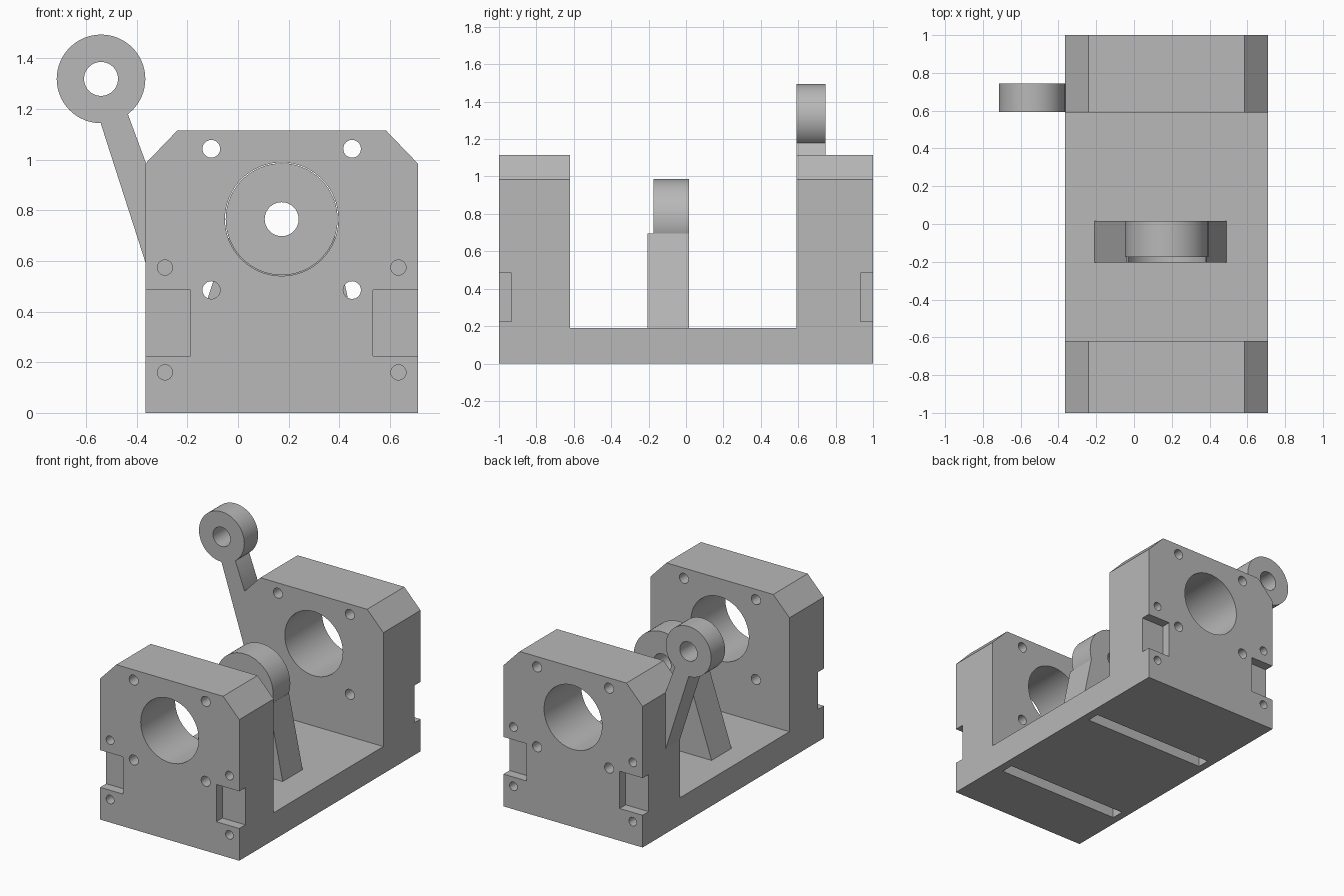
import bpy, bmesh, math

cube = bpy.data.objects.get("Cube")
if cube:
    bpy.data.objects.remove(cube, do_unlink=True)

grey = bpy.data.materials.new("machined_grey")
grey.use_nodes = True
COLOUR = (0.48, 0.48, 0.48, 1)
grey.diffuse_color = COLOUR
grey.node_tree.nodes["Principled BSDF"].inputs["Base Color"].default_value = COLOUR

LEFT, RIGHT = -0.365, 0.71
MID = (LEFT + RIGHT) / 2
BORE_Z = 0.765


def prism(name, profile, y0, y1):
    """Extrude an x-z outline from y0 to y1."""
    bm = bmesh.new()
    face = bm.faces.new([bm.verts.new((x, y0, z)) for x, z in profile])
    new = bmesh.ops.extrude_face_region(bm, geom=[face])["geom"]
    moved = [v for v in new if isinstance(v, bmesh.types.BMVert)]
    bmesh.ops.translate(bm, verts=moved, vec=(0, y1 - y0, 0))
    bmesh.ops.recalc_face_normals(bm, faces=bm.faces)
    mesh = bpy.data.meshes.new(name)
    bm.to_mesh(mesh)
    bm.free()
    mesh.materials.append(grey)
    obj = bpy.data.objects.new(name, mesh)
    bpy.context.collection.objects.link(obj)
    return obj


def box(name, x0, x1, y0, y1, z0, z1):
    return prism(name, [(x0, z0), (x1, z0), (x1, z1), (x0, z1)], y0, y1)


def disc(name, x, z, r, y0, y1, n=64):
    ring = [(x + r * math.cos(math.tau * i / n), z + r * math.sin(math.tau * i / n))
            for i in range(n)]
    return prism(name, ring, y0, y1)


def boolean(target, other, operation="DIFFERENCE"):
    """Apply a boolean and remove the tool object."""
    other.hide_render = True
    mod = target.modifiers.new("cut", "BOOLEAN")
    mod.operation = operation
    mod.solver = "EXACT"
    mod.object = other
    bpy.context.view_layer.update()
    graph = bpy.context.evaluated_depsgraph_get()
    mesh = bpy.data.meshes.new_from_object(target.evaluated_get(graph))
    target.modifiers.clear()
    target.data = mesh
    bpy.data.objects.remove(other, do_unlink=True)


# Housing: chamfered block with the middle milled out between two end walls
housing = prism("housing", [(LEFT, 0), (RIGHT, 0), (RIGHT, 0.985), (0.585, 1.115),
                            (-0.24, 1.115), (LEFT, 0.985)], -1, 1)
boolean(housing, box("channel", -1, 1.5, -0.62, 0.59, 0.19, 1.5))

# Main bore and clamp holes through both walls
boolean(housing, disc("bore", MID, BORE_Z, 0.224, -1.2, 1.2))
for side in (-1, 1):
    for z in (0.485, 1.043):
        boolean(housing, disc("clamp_hole", MID + side * 0.278, z, 0.035, -1.2, 1.2, 24))

# Corner notches and blind screw holes on both end faces
for end in (-1, 1):
    for side in (-1, 1):
        inner, outer = sorted((MID + side * 0.36, MID + side * 0.7))
        y0, y1 = sorted((end * 0.933, end * 1.1))
        boolean(housing, box("notch", inner, outer, y0, y1, 0.225, 0.485))
        y0, y1 = sorted((end * 0.85, end * 1.1))
        for z in (0.16, 0.574):
            boolean(housing, disc("screw_hole", MID + side * 0.461, z, 0.03, y0, y1, 24))

# Slots under the base
for y in (0.35, -0.54):
    boolean(housing, box("base_slot", LEFT + 0.055, RIGHT - 0.06,
                         y - 0.045, y + 0.045, -0.1, 0.1))

# Centre bearing stand: flared leg with a cradle, and a bored ring
leg = prism("bearing_leg", [(-0.21, 0.185), (0.49, 0.185), (0.383, 0.695), (-0.04, 0.69)],
            -0.205, 0.015)
boolean(leg, disc("cradle", MID, BORE_Z, 0.219, -0.4, 0.2))
ring = disc("bearing_ring", MID, BORE_Z, 0.221, -0.175, 0.015)
boolean(ring, disc("ring_bore", MID, BORE_Z, 0.067, -0.4, 0.2))

# Side lever: tapered arm joined to an eye
EYE_X, EYE_Z = -0.541, 1.319
lever = prism("side_lever", [(LEFT + 0.004, 0.58), (LEFT + 0.004, 0.98), (-0.435, 1.18),
                             (-0.48, 1.25), (-0.541, 1.25), (-0.541, 1.14)], 0.592, 0.745)
boolean(lever, disc("eye", EYE_X, EYE_Z, 0.175, 0.592, 0.745), "UNION")
boolean(lever, disc("eye_bore", EYE_X, EYE_Z, 0.067, 0.4, 0.9))

# Smooth the round surfaces and keep machined edges crisp
for obj in (housing, leg, ring, lever):
    bpy.ops.object.select_all(action="DESELECT")
    obj.select_set(True)
    bpy.context.view_layer.objects.active = obj
    bpy.ops.object.shade_smooth_by_angle(angle=math.radians(25))
